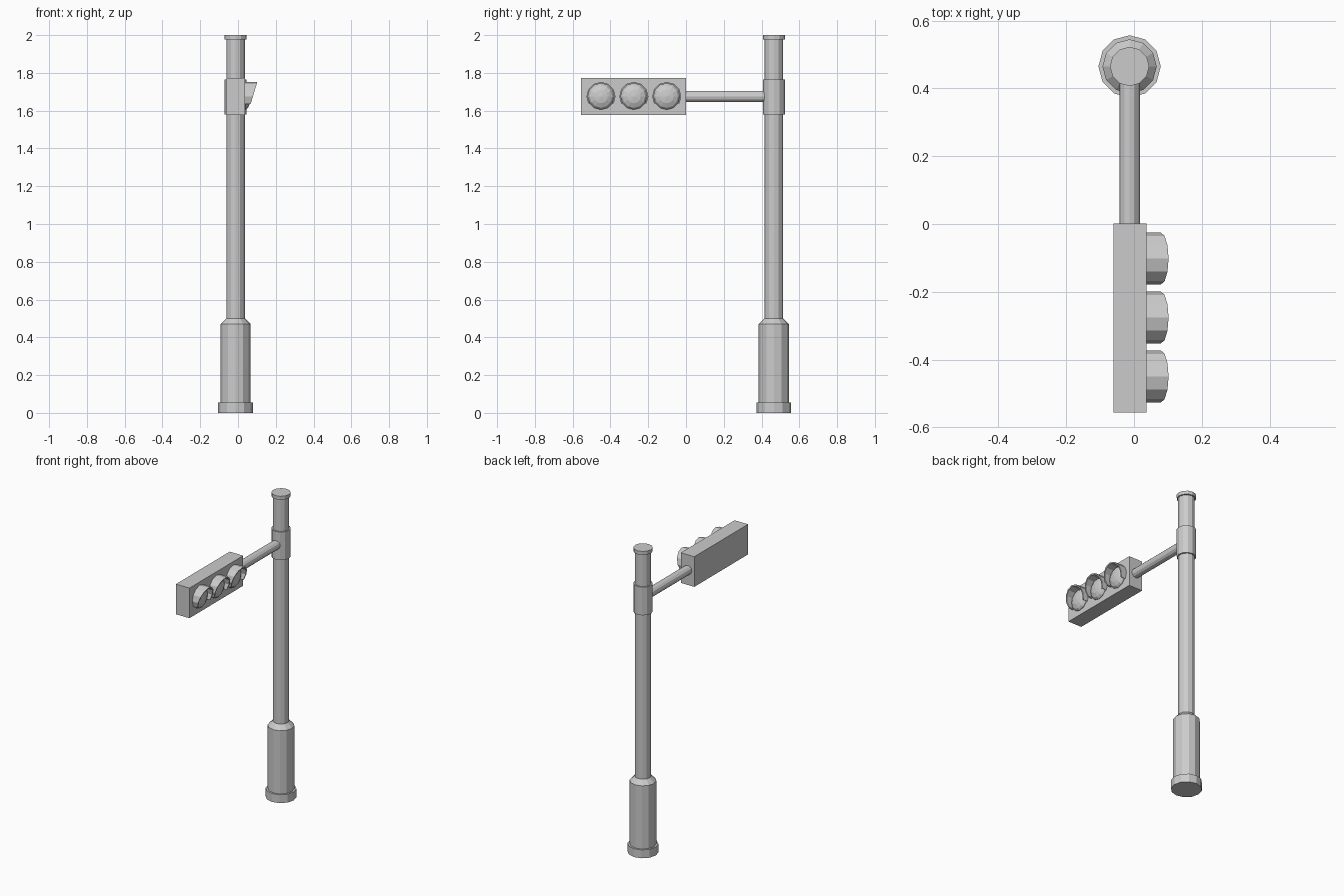
import bpy, bmesh, math
from mathutils import Matrix

if "Cube" in bpy.data.objects:
    bpy.data.objects.remove(bpy.data.objects["Cube"])

SIDES = 12
PX, PY = -0.013, 0.465      # pole axis
LZ = 1.675                  # height of arm and lamps
FACE = 0.037                # front face of lamp housing


def finish(name, bm):
    bmesh.ops.remove_doubles(bm, verts=bm.verts, dist=1e-5)
    bmesh.ops.recalc_face_normals(bm, faces=bm.faces)
    me = bpy.data.meshes.new(name)
    bm.to_mesh(me)
    bm.free()
    ob = bpy.data.objects.new(name, me)
    bpy.context.collection.objects.link(ob)
    return ob


def lathe(name, profile, matrix):
    """Solid of revolution from (radius, height) points, vertex on the x axis."""
    bm = bmesh.new()
    vs = [bm.verts.new((r, 0, h)) for r, h in profile]
    es = [bm.edges.new(p) for p in zip(vs, vs[1:])]
    bmesh.ops.spin(bm, geom=vs + es, cent=(0, 0, 0), axis=(0, 0, 1),
                   angle=2 * math.pi, steps=SIDES, use_merge=True)
    bm.transform(matrix)
    return finish(name, bm)


def tube(name, r, z0, z1, matrix):
    return lathe(name, [(0, z0), (r, z0), (r, z1), (0, z1)], matrix)


# Pole: foot flange, wide base with shoulder, shaft, collar and cap
pole = Matrix.Translation((PX, PY, 0))
tube("foot_flange", 0.092, 0, 0.055, pole)
lathe("pole_base", [(0, 0.05), (0.08, 0.05), (0.08, 0.47), (0.05, 0.5), (0, 0.5)], pole)
tube("pole_shaft", 0.049, 0.49, 1.985, pole)
tube("arm_collar", 0.058, 1.58, 1.765, pole)
tube("pole_cap", 0.058, 1.977, 2.0, pole)

# Horizontal arm from collar to housing
arm = Matrix.Translation((PX, 0, LZ)) @ Matrix.Rotation(-math.pi / 2, 4, 'X')
tube("arm", 0.03, -0.01, PY, arm)

# Lamp housing box
bm = bmesh.new()
bmesh.ops.create_cube(bm, size=1)
bm.transform(Matrix.Translation((-0.012, -0.278, LZ)) @ Matrix.Diagonal((0.098, 0.558, 0.198, 1)))
finish("lamp_housing", bm)


def visor(name, y):
    """Open-bottomed hood with a front edge that slants back towards the bottom."""
    bm = bmesh.new()
    rings = []
    for i in range(9):
        a = math.radians(-30 + 30 * i)
        ring = []
        for r, front in ((0.077, 0), (0.077, 1), (0.069, 1), (0.069, 0)):
            h = r * math.sin(a)
            x = 0.102 - 0.3 * (0.077 - h) if front else FACE - 0.005
            ring.append(bm.verts.new((x, y + r * math.cos(a), LZ + h)))
        rings.append(ring)
    for a, b in zip(rings, rings[1:]):
        for k in range(4):
            n = (k + 1) % 4
            bm.faces.new((a[k], a[n], b[n], b[k]))
    bm.faces.new(rings[0])
    bm.faces.new(rings[-1])
    return finish(name, bm)


# Three lamps: domed lens plus visor
for i, label in enumerate(("outer", "middle", "inner")):
    y = -0.45 + 0.174 * i
    lens = Matrix.Translation((FACE, y, LZ)) @ Matrix.Rotation(math.pi / 2, 4, 'Y')
    lathe(label + "_lens", [(0, -0.005), (0.07, -0.005), (0.07, 0.003), (0.06, 0.016),
                            (0.036, 0.027), (0, 0.032)], lens)
    visor(label + "_visor", y)
